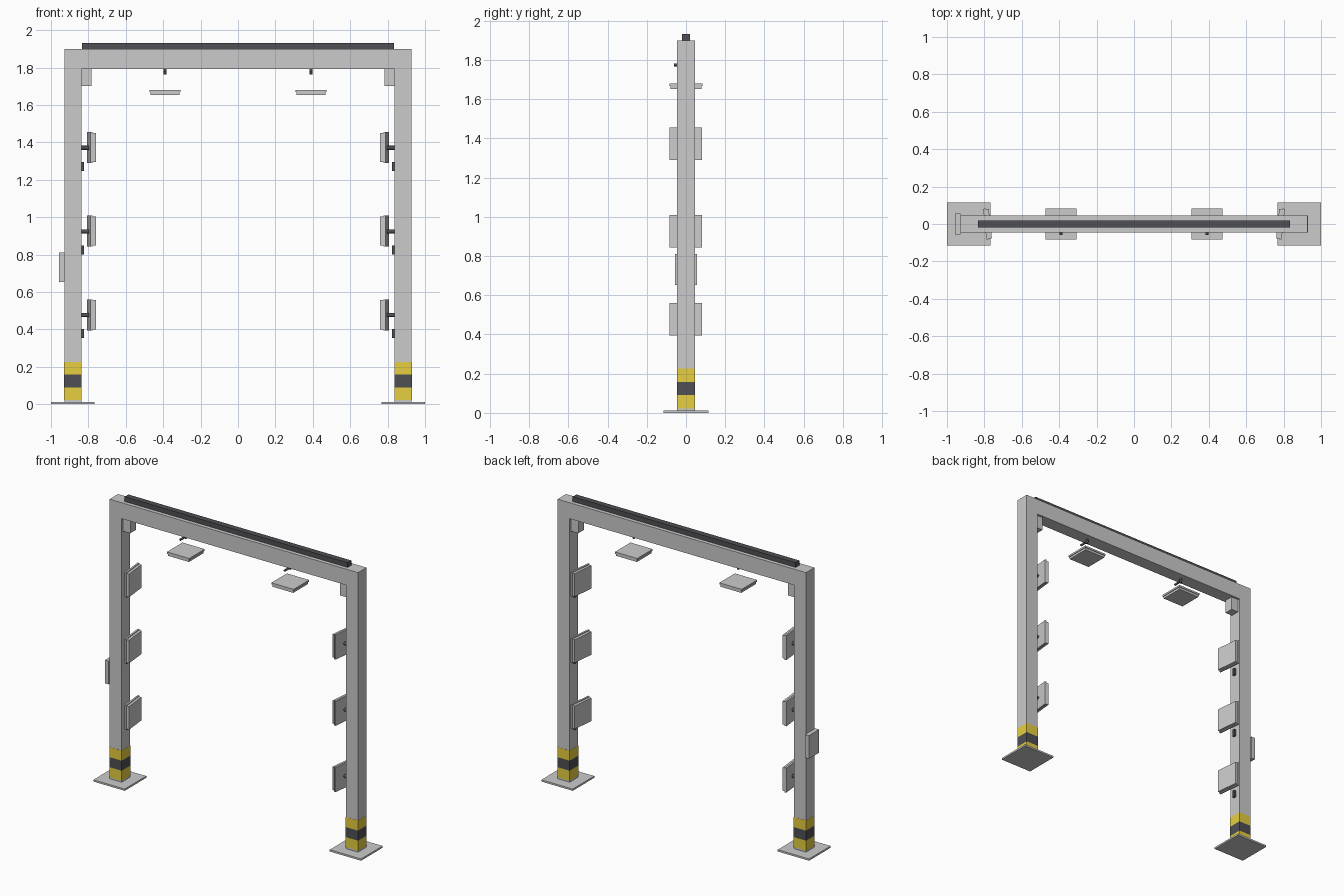
import bpy, bmesh, math
from mathutils import Matrix, Vector

if "Cube" in bpy.data.objects:
    bpy.data.objects.remove(bpy.data.objects["Cube"])


def material(name, rgb):
    m = bpy.data.materials.new(name)
    m.diffuse_color = (*rgb, 1)
    m.use_nodes = True
    m.node_tree.nodes["Principled BSDF"].inputs["Base Color"].default_value = m.diffuse_color
    return m


YELLOW = material("safety_yellow", (0.80, 0.62, 0.05))
DARK = material("dark_grey", (0.08, 0.08, 0.09))


def finish(name, bm, mat=None):
    bmesh.ops.recalc_face_normals(bm, faces=bm.faces)
    me = bpy.data.meshes.new(name)
    bm.to_mesh(me)
    bm.free()
    ob = bpy.data.objects.new(name, me)
    bpy.context.collection.objects.link(ob)
    if mat:
        me.materials.append(mat)
    return ob


def box(name, x, y, z, mat=None, rot=0):
    """Box from (min, max) ranges, turned about its parent pivot later."""
    bm = bmesh.new()
    size = [r[1] - r[0] for r in (x, y, z)]
    mid = Vector([(r[0] + r[1]) / 2 for r in (x, y, z)])
    bmesh.ops.create_cube(bm, size=1, matrix=Matrix.Translation(mid) @ Matrix.Diagonal((*size, 1)))
    return finish(name, bm, mat)


def rod(name, a, b, r, mat=None):
    a, b = Vector(a), Vector(b)
    bm = bmesh.new()
    turn = (b - a).to_track_quat('Z', 'Y').to_matrix().to_4x4()
    bmesh.ops.create_cone(bm, cap_ends=True, segments=16, radius1=r, radius2=r,
                          depth=(b - a).length, matrix=Matrix.Translation((a + b) / 2) @ turn)
    ob = finish(name, bm, mat)
    bpy.context.view_layer.objects.active = ob
    ob.select_set(True)
    bpy.ops.object.shade_smooth_by_angle()
    ob.select_set(False)
    return ob


OUT, INN, TOP, UNDER, D = 0.928, 0.838, 1.90, 1.792, 0.045

# Portal frame: one U-shaped profile extruded in depth
bm = bmesh.new()
outline = [(-OUT, 0), (-OUT, TOP), (OUT, TOP), (OUT, 0),
           (INN, 0), (INN, UNDER), (-INN, UNDER), (-INN, 0)]
face = bm.faces.new([bm.verts.new((x, -D, z)) for x, z in outline])
ext = bmesh.ops.extrude_face_region(bm, geom=[face])["geom"]
bmesh.ops.translate(bm, vec=(0, 2 * D, 0), verts=[v for v in ext if isinstance(v, bmesh.types.BMVert)])
finish("portal_frame", bm)

# Cable duct on the beam and control box on the left post
box("cable_duct", (-0.833, 0.833), (-0.02, 0.02), (TOP, 1.932), DARK)
box("control_box", (-0.956, -OUT), (-0.055, 0.055), (0.653, 0.81))

for side, s in (("left", -1), ("right", 1)):
    def span(a, b):
        return tuple(sorted((s * a, s * b)))

    # Foot plate, hazard bands and corner block
    box(f"{side}_base_plate", span(0.766, 1.0), (-0.115, 0.115), (0, 0.012))
    for i, mat in enumerate((YELLOW, DARK, YELLOW)):
        z = 0.022 + i * 0.068
        box(f"{side}_hazard_band_{i + 1}", span(INN - 0.001, OUT + 0.001),
            (-D - 0.001, D + 0.001), (z, z + 0.068), mat)
    box(f"{side}_corner_block", span(0.784, INN), (-0.03, 0.03), (1.702, UNDER))

    # Side antennas, slightly toed in, each with arm and cable clip
    for i, z in enumerate((0.478, 0.926, 1.373)):
        tag = f"{side}_antenna_{i + 1}"
        turn = Matrix.Translation((s * 0.783, 0, z)) @ Matrix.Rotation(math.radians(-6 * s), 4, 'Z')
        plate = box(tag + "_back_plate", span(0.003, 0.015), (-0.083, 0.083), (-0.083, 0.083))
        cover = box(tag + "_cover", span(-0.015, 0.003), (-0.078, 0.078), (-0.078, 0.078))
        for ob in (plate, cover):
            ob.matrix_world = turn
        rod(tag + "_arm", (s * INN, 0, z - 0.002), (s * 0.793, 0, z - 0.002), 0.011, DARK)
        box(tag + "_cable_clip", span(0.824, INN), (-0.008, 0.008), (z - 0.125, z - 0.077), DARK)

    # Overhead antenna with stem and cross rod under the beam
    cx = s * 0.39
    box(f"{side}_overhead_back_plate", (cx - 0.083, cx + 0.083), (-0.083, 0.083), (1.668, 1.68))
    box(f"{side}_overhead_cover", (cx - 0.078, cx + 0.078), (-0.078, 0.078), (1.653, 1.668))
    rod(f"{side}_overhead_stem", (cx, 0, UNDER), (cx, 0, 1.762), 0.008, DARK)
    rod(f"{side}_overhead_cross_rod", (cx, -0.06, 1.775), (cx, 0.0, 1.775), 0.007, DARK)
